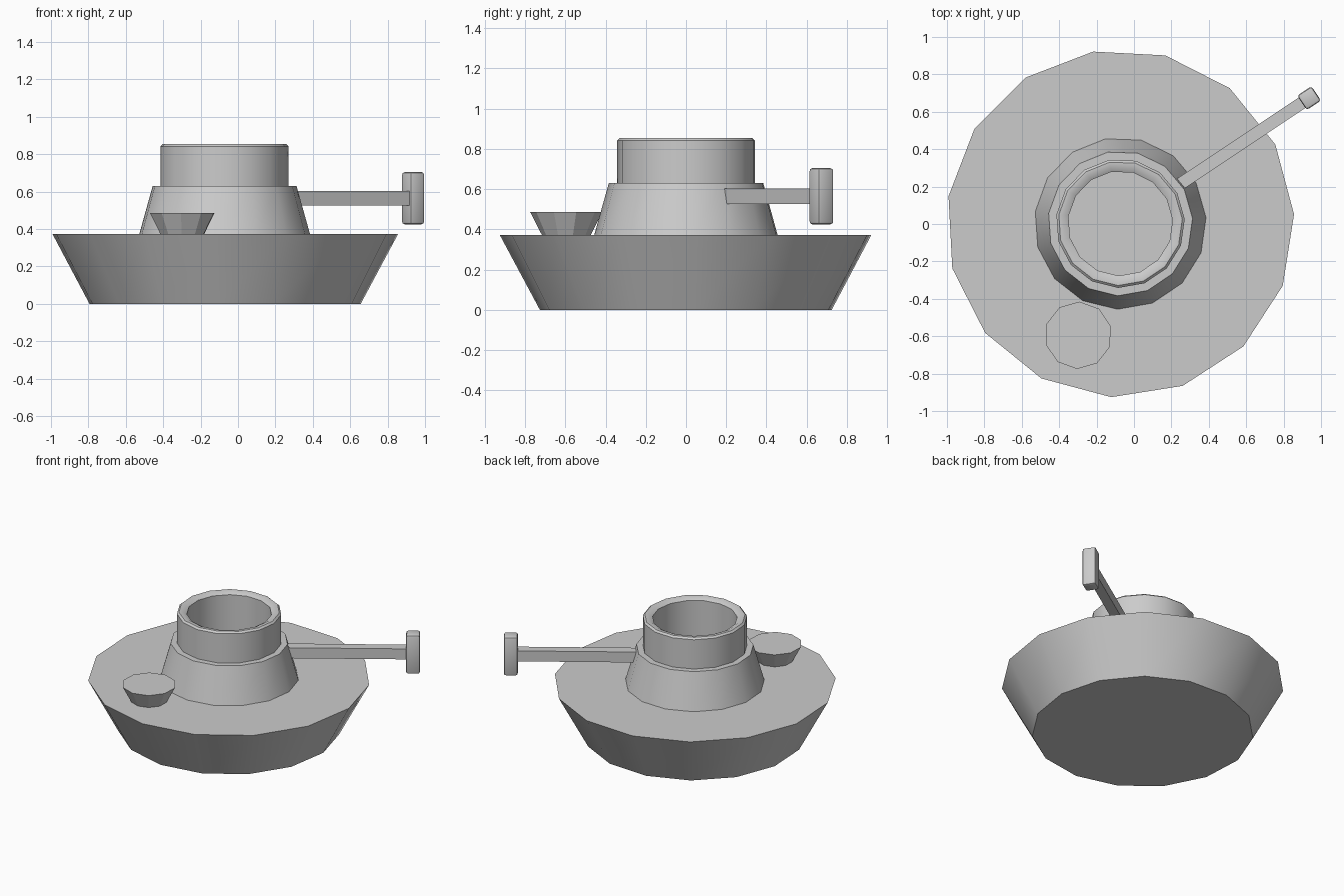
import bpy, bmesh
from math import cos, sin, radians, atan2, hypot

if "Cube" in bpy.data.objects:
    bpy.data.objects.remove(bpy.data.objects["Cube"])


def finish(obj):
    bpy.ops.object.select_all(action='DESELECT')
    obj.select_set(True)
    bpy.context.view_layer.objects.active = obj
    bpy.ops.object.shade_smooth_by_angle(angle=radians(30))


def lathe(name, profile, center, sides, phase):
    """Revolve (radius, z) points, capping the first and last ring."""
    bm = bmesh.new()
    rings = []
    for r, z in profile:
        angles = [radians(phase + 360 * i / sides) for i in range(sides)]
        rings.append([bm.verts.new((center[0] + r * cos(a), center[1] + r * sin(a), z)) for a in angles])
    for lo, hi in zip(rings, rings[1:]):
        for i in range(sides):
            j = (i + 1) % sides
            bm.faces.new((lo[i], lo[j], hi[j], hi[i]))
    bm.faces.new(rings[0][::-1])
    bm.faces.new(rings[-1])
    me = bpy.data.meshes.new(name)
    bm.to_mesh(me)
    bm.free()
    obj = bpy.data.objects.new(name, me)
    bpy.context.collection.objects.link(obj)
    finish(obj)
    return obj


def box(name, center, size, turn, bevel=0):
    bpy.ops.mesh.primitive_cube_add(size=1, location=center, rotation=(0, 0, turn))
    obj = bpy.context.object
    obj.name = name
    obj.scale = size
    bpy.ops.object.transform_apply(location=False, rotation=False, scale=True)
    if bevel:
        mod = obj.modifiers.new("edge_bevel", 'BEVEL')
        mod.width = bevel
        mod.segments = 2
        bpy.ops.object.modifier_apply(modifier=mod.name)
        finish(obj)
    return obj


AXIS = (-0.073, 0.003)

# Flared base dish
lathe("base", [(0.73, 0), (0.93, 0.373)], AXIS, 15, 3)

# Tapered hub with a stepped, hollow collar
lathe("hub_collar", [
    (0.46, 0.37), (0.387, 0.63), (0.345, 0.63), (0.345, 0.842), (0.332, 0.854),
    (0.31, 0.854), (0.28, 0.838), (0.28, 0.57)], AXIS, 15, 4)

# Small flared knob on the base
lathe("small_knob", [(0.12, 0.37), (0.18, 0.487)], (-0.298, -0.595), 10, 16)

# Crank arm and its upright grip
start, end = (0.238, 0.208), (0.936, 0.673)
dx, dy = end[0] - start[0], end[1] - start[1]
turn = atan2(dy, dx)
box("crank_arm", ((start[0] + end[0]) / 2, (start[1] + end[1]) / 2, 0.565),
    (hypot(dx, dy), 0.066, 0.076), turn)
box("crank_grip", (end[0], end[1], 0.565), (0.092, 0.092, 0.28), turn, 0.014)
